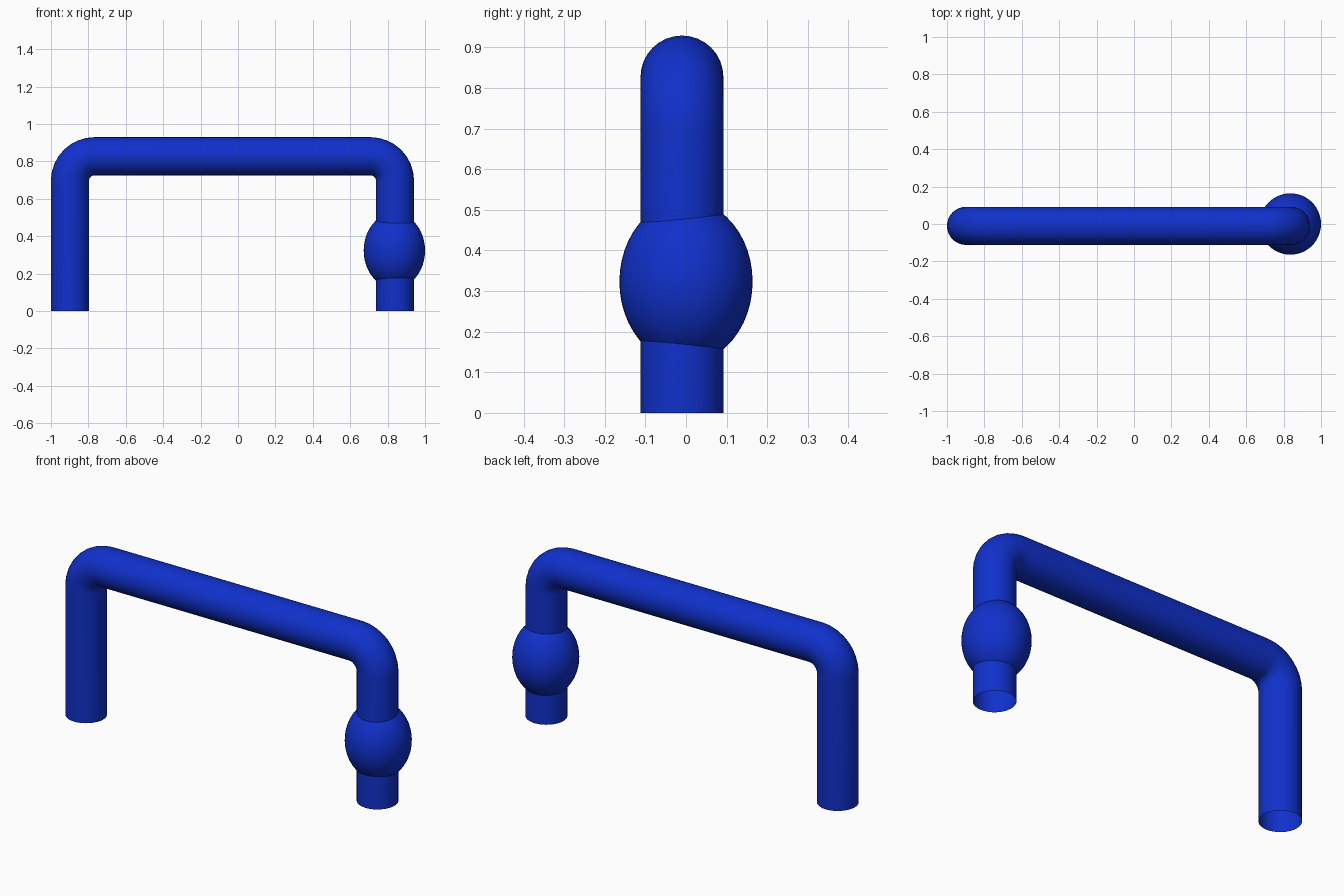
import bpy
import math

if "Cube" in bpy.data.objects:
    bpy.data.objects.remove(bpy.data.objects["Cube"])

blue = bpy.data.materials.new("royal blue")
blue.diffuse_color = (0.005, 0.03, 0.60, 1.0)
blue.use_nodes = True
blue.node_tree.nodes["Principled BSDF"].inputs["Base Color"].default_value = blue.diffuse_color

R = 0.102                       # tube radius
Y = -0.010                      # tube centre line depth
LEFT, RIGHT, TOP = -0.898, 0.839, 0.827
BEND = 0.13                     # bend radius of the centre line
STEPS = 8


def bend(cx, cz, start, end):
    """Points of a quarter-circle bend in the xz plane."""
    pts = []
    for i in range(STEPS + 1):
        a = math.radians(start + (end - start) * i / STEPS)
        pts.append((cx + BEND * math.cos(a), Y, cz + BEND * math.sin(a)))
    return pts


# Bent tube, open at both ends
path = [(LEFT, Y, 0)]
path += bend(LEFT + BEND, TOP - BEND, 180, 90)
path += bend(RIGHT - BEND, TOP - BEND, 90, 0)
path.append((RIGHT, Y, 0))

curve = bpy.data.curves.new("bent_tube", 'CURVE')
curve.dimensions = '3D'
curve.bevel_depth = R
curve.bevel_resolution = 14
curve.use_fill_caps = False
spline = curve.splines.new('POLY')
spline.points.add(len(path) - 1)
for point, co in zip(spline.points, path):
    point.co = (*co, 1)
curve.materials.append(blue)
tube = bpy.data.objects.new("bent_tube", curve)
bpy.context.collection.objects.link(tube)
bpy.context.view_layer.objects.active = tube
tube.select_set(True)
bpy.ops.object.convert(target='MESH')
bpy.ops.object.shade_smooth_by_angle(angle=math.radians(40))
tube.select_set(False)

# Egg-shaped grip on the right leg
bpy.ops.mesh.primitive_uv_sphere_add(segments=48, ring_count=24, radius=1,
                                     location=(0.836, 0, 0.323))
grip = bpy.context.object
grip.name = "grip_bulb"
grip.scale = (0.164, 0.164, 0.201)
bpy.ops.object.transform_apply(location=False, rotation=False, scale=True)
bpy.ops.object.shade_smooth()
grip.data.materials.append(blue)
